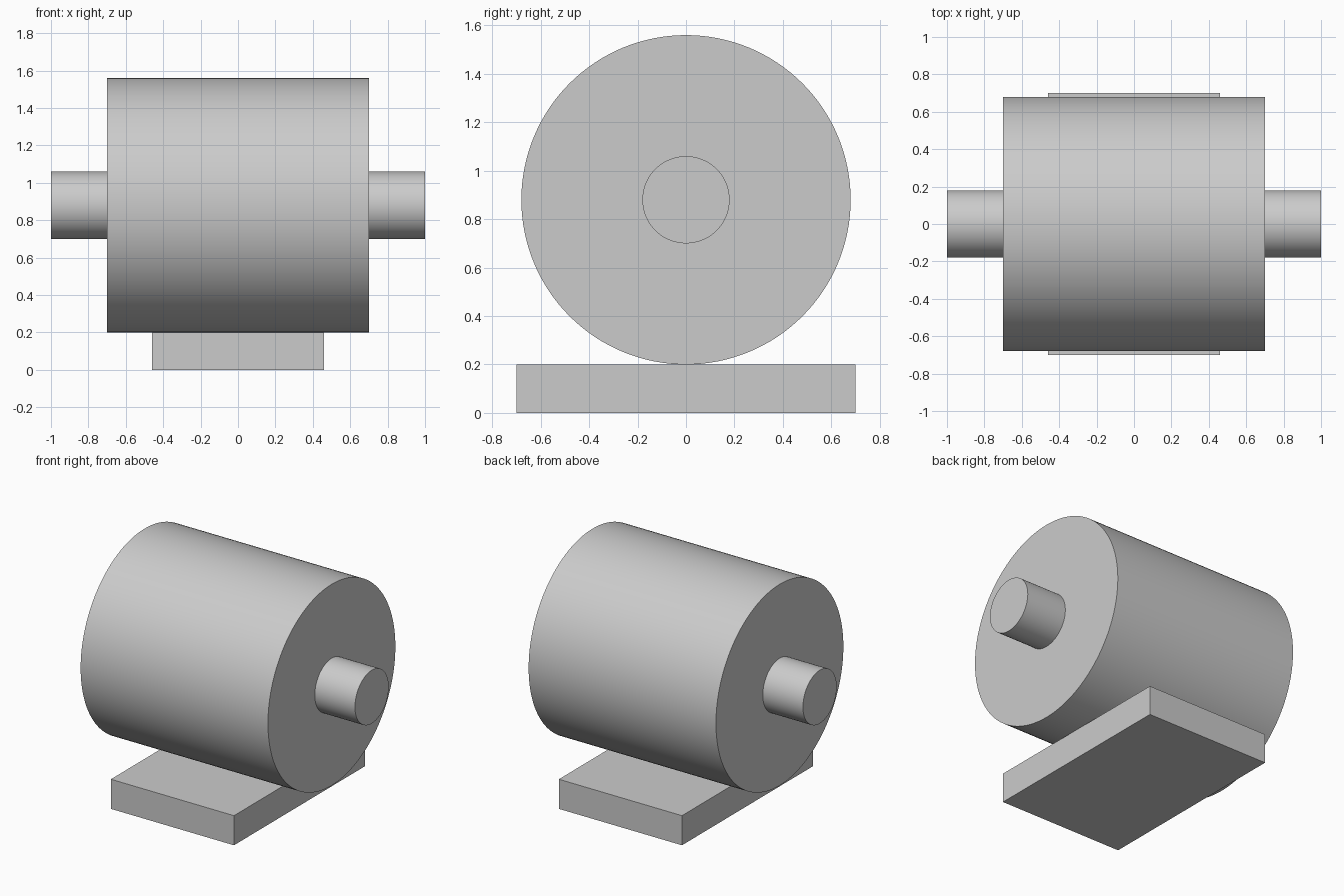
import bpy
import math

cube = bpy.data.objects.get("Cube")
if cube:
    bpy.data.objects.remove(cube, do_unlink=True)

DRUM_RADIUS, DRUM_HALF = 0.68, 0.70
SHAFT_RADIUS, SHAFT_END = 0.18, 1.0
BASE_SIZE = (0.92, 1.40, 0.20)
AXIS_Z = BASE_SIZE[2] + DRUM_RADIUS

# Single light grey material
grey = bpy.data.materials.new("light_grey")
grey.use_nodes = True
colour = (0.6, 0.6, 0.6, 1)
grey.diffuse_color = colour
grey.node_tree.nodes["Principled BSDF"].inputs["Base Color"].default_value = colour


def finish(name):
    obj = bpy.context.object
    obj.name = obj.data.name = name
    obj.data.materials.append(grey)
    bpy.ops.object.transform_apply(location=False, rotation=True, scale=True)
    return obj


def x_cylinder(name, radius, x0, x1, sides):
    """Smooth cylinder lying along x, with crisp end caps."""
    bpy.ops.mesh.primitive_cylinder_add(
        vertices=sides, radius=radius, depth=x1 - x0,
        location=((x0 + x1) / 2, 0, AXIS_Z), rotation=(0, math.pi / 2, 0))
    finish(name)
    bpy.ops.object.shade_smooth_by_angle(angle=math.radians(30))


# Drum resting on the base plate
x_cylinder("drum", DRUM_RADIUS, -DRUM_HALF, DRUM_HALF, 128)

# Shaft stubs on both ends
x_cylinder("left_shaft", SHAFT_RADIUS, DRUM_HALF, SHAFT_END, 96)
x_cylinder("right_shaft", SHAFT_RADIUS, -SHAFT_END, -DRUM_HALF, 96)

# Flat base plate
bpy.ops.mesh.primitive_cube_add(size=1, location=(0, 0, BASE_SIZE[2] / 2))
bpy.context.object.scale = BASE_SIZE
finish("base_plate")
